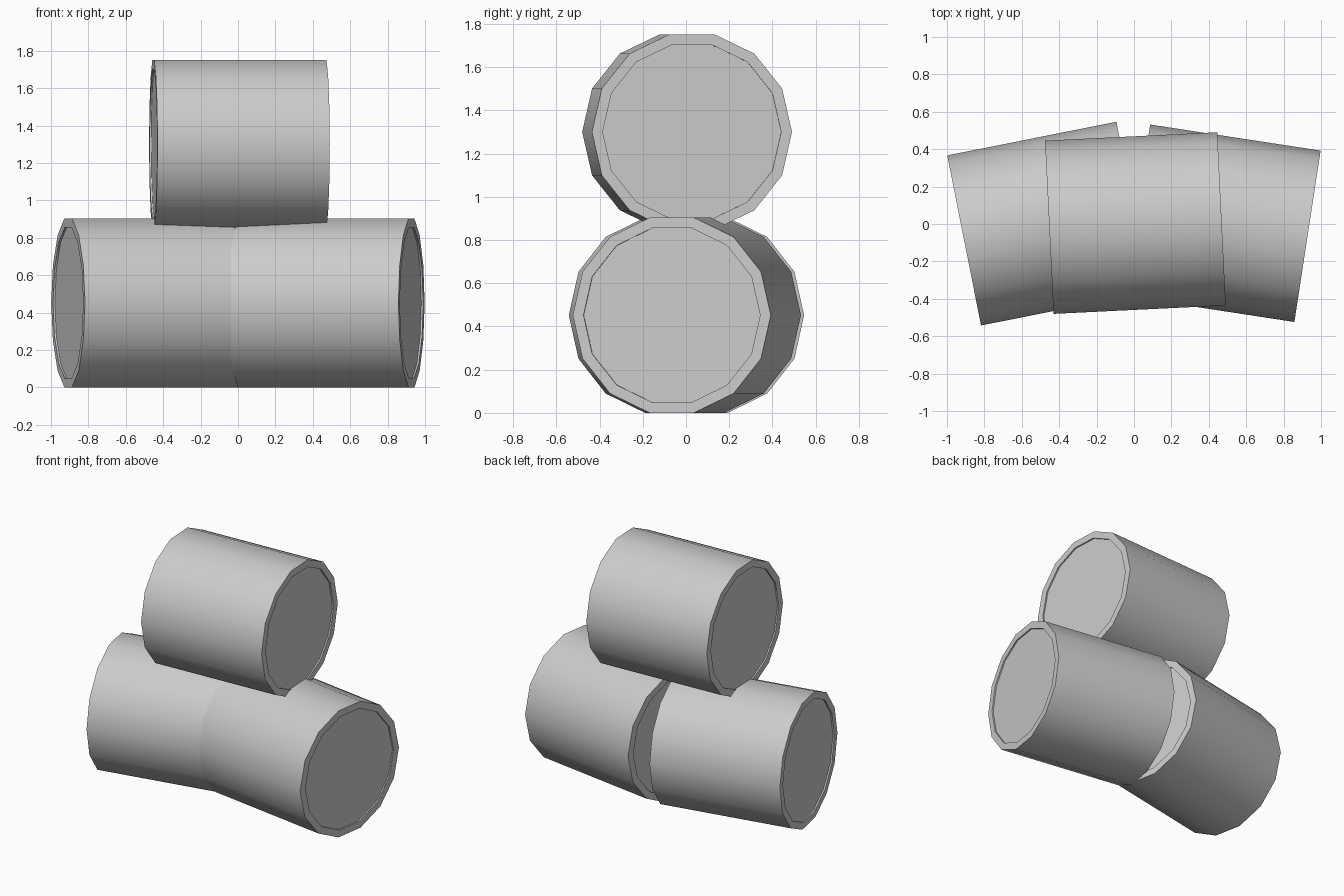
import bpy, bmesh, math

if "Cube" in bpy.data.objects:
    bpy.data.objects.remove(bpy.data.objects["Cube"])

SIDES = 14
R, RIM, LENGTH, RECESS = 0.4635, 0.05, 0.922, 0.01


def bale(name, x, y, z, angle):
    """Round bale lying along its local x axis, with shallow recessed ends."""
    h, ri = LENGTH / 2, R - RIM
    profile = [(-h + RECESS, ri), (-h, ri), (-h, R), (h, R), (h, ri), (h - RECESS, ri)]
    bm = bmesh.new()
    rings = []
    for px, pr in profile:
        rings.append([bm.verts.new((px,
                                    pr * math.cos(2 * math.pi * i / SIDES),
                                    pr * math.sin(2 * math.pi * i / SIDES)))
                      for i in range(SIDES)])
    # rims, recess walls and round side
    for a, b in zip(rings, rings[1:]):
        for i in range(SIDES):
            j = (i + 1) % SIDES
            bm.faces.new((a[i], a[j], b[j], b[i]))
    # end discs
    bm.faces.new(rings[0])
    bm.faces.new(rings[-1])
    bmesh.ops.recalc_face_normals(bm, faces=bm.faces)
    mesh = bpy.data.meshes.new(name)
    bm.to_mesh(mesh)
    bm.free()
    obj = bpy.data.objects.new(name, mesh)
    bpy.context.collection.objects.link(obj)
    obj.location = (x, y, z)
    obj.rotation_euler = (0, 0, math.radians(angle))
    # smooth round side, crisp ends
    bpy.ops.object.select_all(action='DESELECT')
    obj.select_set(True)
    bpy.context.view_layer.objects.active = obj
    bpy.ops.object.shade_smooth_by_angle(angle=math.radians(30))
    return obj


LOW = R * math.cos(math.pi / SIDES)
bale("lower_left_bale", -0.456, 0.002, LOW, 11.25)
bale("lower_right_bale", 0.472, 0.004, LOW, -8.7)
bale("top_bale", 0.0075, 0.005, 1.30, 2.8)
